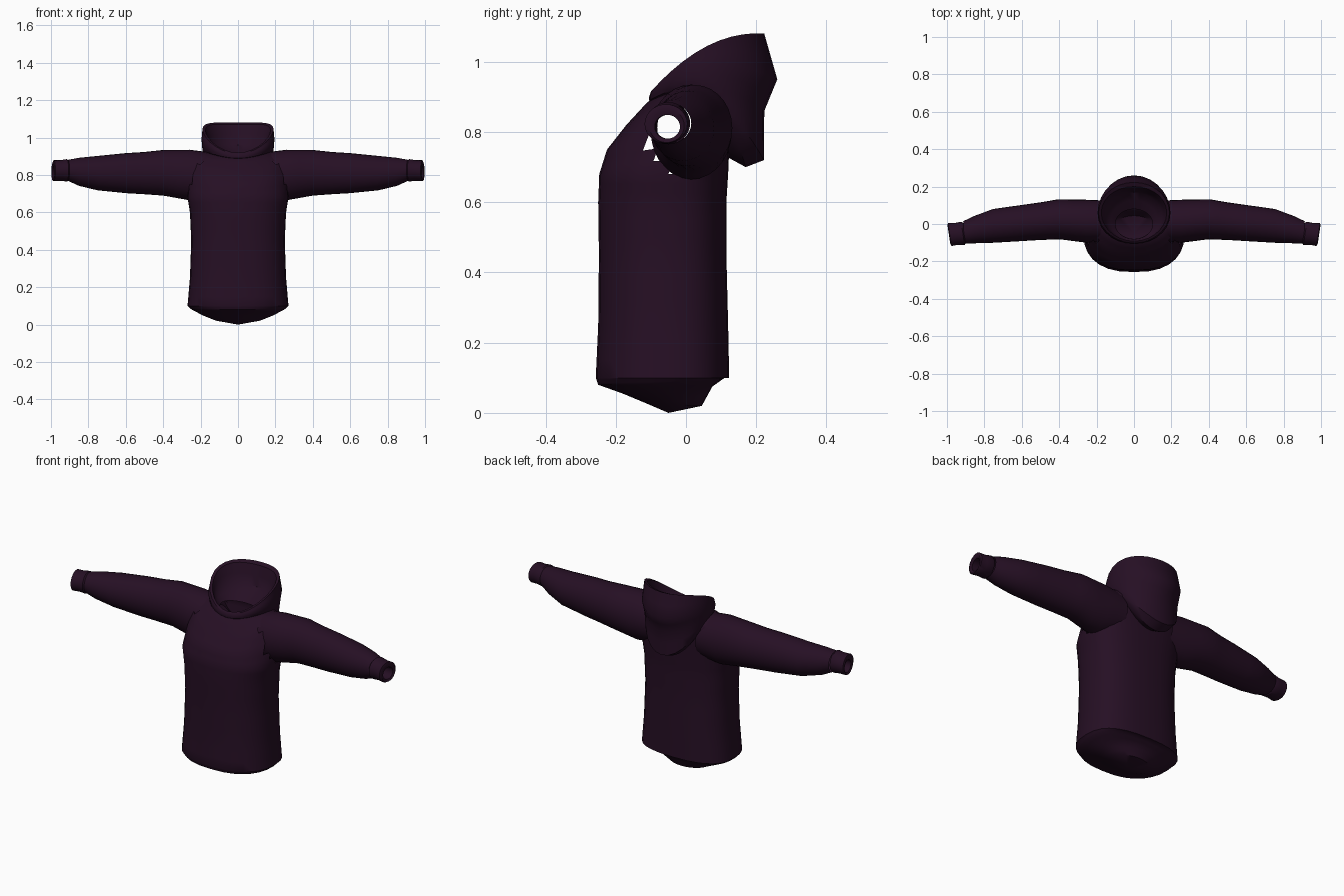
import bpy, bmesh
from math import sin, cos, pi, copysign

if "Cube" in bpy.data.objects:
    bpy.data.objects.remove(bpy.data.objects["Cube"])

SEG = 28
fabric = bpy.data.materials.new("dark plum fabric")
fabric.use_nodes = True
plum = (0.019, 0.0048, 0.0175, 1)
fabric.diffuse_color = plum
bsdf = fabric.node_tree.nodes["Principled BSDF"]
bsdf.inputs["Base Color"].default_value = plum
bsdf.inputs["Roughness"].default_value = 0.9


def oval(front, side, back, square=1.0):
    """Mirrored ring through a front (y, z), side (x, y, z) and back (y, z) point."""
    ring = []
    for i in range(SEG):
        t = 2 * pi * i / SEG
        s, c = sin(t), cos(t)
        s = copysign(abs(s) ** square, s)
        c = copysign(abs(c) ** square, c)
        y, z = (m + c * (f - b) / 2 + c * c * ((f + b) / 2 - m)
                for f, m, b in zip(front, side[1:], back))
        ring.append((side[0] * s, y, z))
    return ring


def loft(name, rings, steps=1, tip=None, cut=None):
    """Skin the rings, optionally closing at a tip and deleting faces by a rule."""
    bm = bmesh.new()
    dense = [rings[0]]
    for a, b in zip(rings, rings[1:]):
        for k in range(1, steps + 1):
            dense.append([[p + (q - p) * k / steps for p, q in zip(u, v)]
                          for u, v in zip(a, b)])
    rows = [[bm.verts.new(p) for p in ring] for ring in dense]
    for a, b in zip(rows, rows[1:]):
        for i in range(SEG):
            j = (i + 1) % SEG
            bm.faces.new((a[i], a[j], b[j], b[i]))
    if tip:
        end = bm.verts.new(tip)
        for i in range(SEG):
            bm.faces.new((rows[-1][i], rows[-1][(i + 1) % SEG], end))
    bmesh.ops.recalc_face_normals(bm, faces=bm.faces)
    if cut:
        doomed = [f for f in bm.faces if cut(f.calc_center_median())]
        bmesh.ops.delete(bm, geom=doomed, context="FACES")
    mesh = bpy.data.meshes.new(name)
    bm.to_mesh(mesh)
    bm.free()
    mesh.materials.append(fabric)
    obj = bpy.data.objects.new(name, mesh)
    bpy.context.collection.objects.link(obj)
    bpy.ops.object.select_all(action="DESELECT")
    obj.select_set(True)
    bpy.context.view_layer.objects.active = obj
    bpy.ops.object.shade_smooth_by_angle(angle=0.7)
    return obj


# Body: neck down to hem, then the tucked underside
def armhole(p):
    return abs(p.x) > 0.19 and (p.y / 0.1) ** 2 + ((p.z - 0.8) / 0.12) ** 2 < 1


body = [
    oval((-.08, .90), (.10, .00, .91), (.08, .90)),
    oval((-.11, .885), (.19, .02, .925), (.12, .90)),
    oval((-.17, .82), (.25, .01, .89), (.13, .86), .85),
    oval((-.225, .75), (.265, -.01, .80), (.125, .80), .8),
]
for z, front, width, back in ((.68, -.247, .27, .12), (.60, -.25, .257, .115),
                              (.45, -.248, .25, .115), (.25, -.25, .257, .12),
                              (.10, -.257, .27, .123)):
    body.append(oval((front, z), (width, -.05, z), (back, z), .8))
body += [
    oval((-.25, .08), (.255, -.04, .085), (.11, .10), .8),
    oval((-.18, .055), (.19, -.04, .05), (.075, .075)),
    oval((-.12, .03), (.12, -.04, .022), (.045, .02)),
]
loft("body", body, steps=3, tip=(0, -.05, 0), cut=armhole)

# Hood: neck, up the lining to the rim, over and down the back
hood = [
    oval((-.08, .90), (.10, .00, .91), (.08, .90)),
    oval((-.085, .91), (.15, .04, .96), (.17, .96)),
    oval((-.092, .92), (.175, .06, 1.04), (.20, 1.07)),
    oval((-.10, .915), (.19, .06, 1.045), (.223, 1.08)),
    oval((-.105, .90), (.195, .06, .99), (.26, .95)),
    oval((-.105, .89), (.19, .06, .93), (.223, .86)),
    oval((-.10, .885), (.175, .07, .89), (.222, .72)),
    oval((-.09, .88), (.16, .07, .87), (.17, .70)),
    oval((-.08, .87), (.14, .06, .86), (.115, .73)),
]
loft("hood", hood, steps=2)


# Sleeves: shoulder to wrist as (x, centre y, centre z, half depth, half height)
sleeve = ((.14, .015, .80, .11, .12), (.26, .015, .80, .115, .135),
          (.40, .025, .812, .107, .122), (.50, .015, .81, .10, .113),
          (.60, .005, .81, .096, .107), (.75, -.01, .81, .09, .092),
          (.85, -.03, .817, .073, .075), (.91, -.045, .825, .06, .056))
cuff = ((.905, -.047, .825, .054, .052), (.915, -.05, .825, .062, .06),
        (.95, -.053, .824, .058, .055), (.985, -.057, .823, .061, .056),
        (.99, -.055, .818, .05, .048), (.985, -.053, .815, .036, .034),
        (.90, -.05, .815, .036, .034))


def tube(sections, side, slant):
    rings = []
    for x, y, z, depth, height in sections:
        rings.append([(side * (x + slant * depth * cos(2 * pi * i / SEG)),
                       y + depth * cos(2 * pi * i / SEG),
                       z + height * sin(2 * pi * i / SEG)) for i in range(SEG)])
    return rings


for side, label in ((1, "left"), (-1, "right")):
    loft(label + "_sleeve", tube(sleeve, side, .05), steps=2)
    loft(label + "_cuff", tube(cuff, side, .15))
